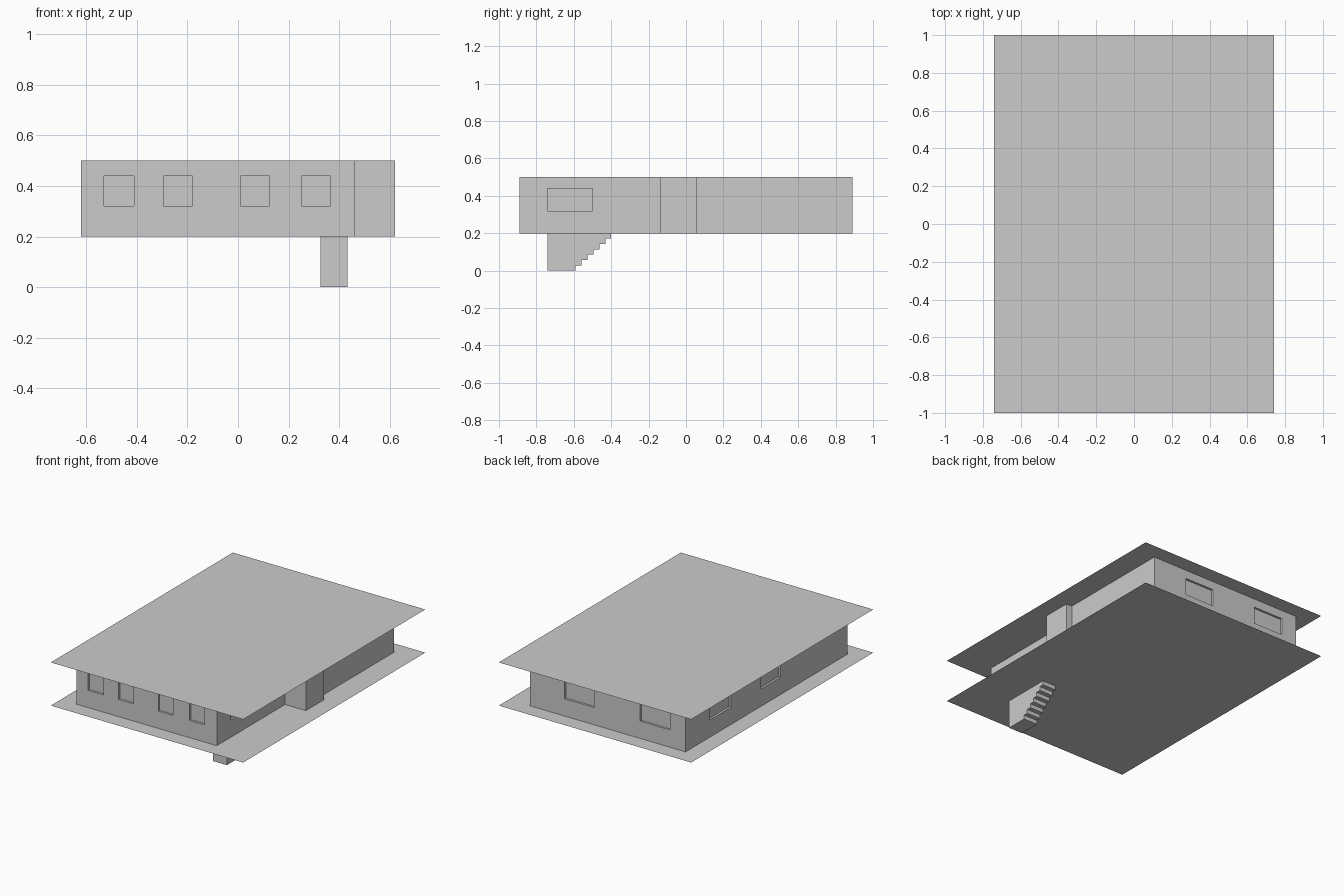
import bpy, bmesh
from mathutils import Vector

if "Cube" in bpy.data.objects:
    bpy.data.objects.remove(bpy.data.objects["Cube"], do_unlink=True)

FLOOR, SILL, LINTEL, ROOF = 0.2, 0.32, 0.44, 0.5

grey = bpy.data.materials.new("plain_grey")
grey.use_nodes = True
grey.diffuse_color = (0.6, 0.6, 0.6, 1)
grey.node_tree.nodes["Principled BSDF"].inputs["Base Color"].default_value = (0.6, 0.6, 0.6, 1)


def add_object(name, bm):
    mesh = bpy.data.meshes.new(name)
    bm.to_mesh(mesh)
    bm.free()
    mesh.materials.append(grey)
    obj = bpy.data.objects.new(name, mesh)
    bpy.context.collection.objects.link(obj)
    return obj


def add_sheet(name, half_x, half_y, z):
    bm = bmesh.new()
    corners = [(-half_x, -half_y), (half_x, -half_y), (half_x, half_y), (-half_x, half_y)]
    bm.faces.new([bm.verts.new((x, y, z)) for x, y in corners])
    return add_object(name, bm)


# Thin floor and overhanging flat roof
add_sheet("floor", 0.74, 1.0, FLOOR)
add_sheet("roof", 0.74, 1.0, ROOF)

# Walls: footprint corner, then window spans along the wall leaving that corner
walls = [
    ((-0.62, -0.89), [(-0.53, -0.41), (-0.295, -0.18), (0.01, 0.125), (0.25, 0.365)]),
    ((0.46, -0.89), [(-0.74, -0.5)]),
    ((0.46, -0.14), []),
    ((0.62, -0.14), []),
    ((0.62, 0.06), []),
    ((0.575, 0.06), []),
    ((0.575, 0.89), [(0.31, 0.08), (-0.27, -0.5)]),
    ((-0.62, 0.89), [(0.63, 0.39), (0.06, -0.15)]),
]
bm = bmesh.new()
panes = []
for i, (start, windows) in enumerate(walls):
    a, b = Vector(start), Vector(walls[(i + 1) % len(walls)][0])
    axis = 0 if abs(b.x - a.x) > abs(b.y - a.y) else 1
    stops = [a[axis]] + [s for span in windows for s in span] + [b[axis]]
    for col in range(len(stops) - 1):
        p, q = a.copy(), a.copy()
        p[axis], q[axis] = stops[col], stops[col + 1]
        levels = (FLOOR, SILL, LINTEL, ROOF) if windows else (FLOOR, ROOF)
        for row in range(len(levels) - 1):
            low, high = levels[row], levels[row + 1]
            face = bm.faces.new([bm.verts.new((*c, z)) for c, z in
                                 ((p, low), (q, low), (q, high), (p, high))])
            if col % 2 == 1 and row == 1:
                panes.append(face)
bmesh.ops.remove_doubles(bm, verts=bm.verts[:], dist=0.0005)

# Shallow window recesses
bmesh.ops.inset_individual(bm, faces=panes, thickness=0, depth=-0.015)
add_object("walls", bm)

# Stairwell below the floor, with a stepped underside
STEPS, FOOT, HEAD = 7, -0.59, -0.4
tread, rise = (HEAD - FOOT) / (STEPS - 1), FLOOR / STEPS
profile = [(-0.74, FLOOR), (-0.74, 0)]
for s in range(STEPS):
    y = FOOT + s * tread
    profile += [(y, s * rise), (y, (s + 1) * rise)]
bm = bmesh.new()
side = bm.faces.new([bm.verts.new((0.325, y, z)) for y, z in profile])
extruded = bmesh.ops.extrude_face_region(bm, geom=[side], use_keep_orig=True)
bmesh.ops.translate(bm, vec=(0.107, 0, 0),
                    verts=[g for g in extruded["geom"] if isinstance(g, bmesh.types.BMVert)])
bmesh.ops.recalc_face_normals(bm, faces=bm.faces[:])
# Open the top so that the well meets the floor sheet cleanly
top = [f for f in bm.faces if all(abs(v.co.z - FLOOR) < 0.001 for v in f.verts)]
bmesh.ops.delete(bm, geom=top, context="FACES_ONLY")
add_object("stairwell", bm)
